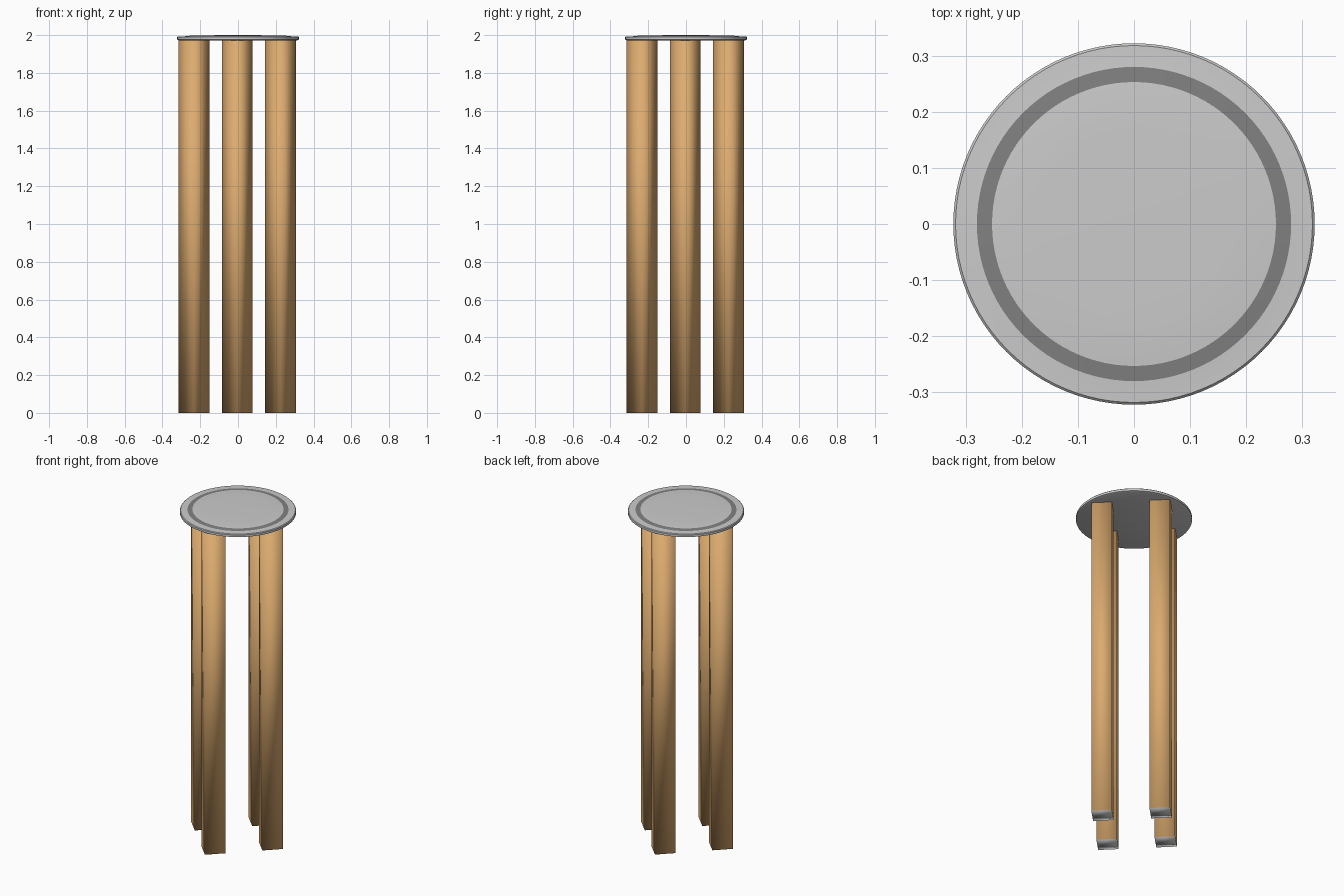
import bpy, bmesh, math
from mathutils import Matrix

if "Cube" in bpy.data.objects:
    bpy.data.objects.remove(bpy.data.objects["Cube"])

SEG = 96


def material(name, color):
    mat = bpy.data.materials.new(name)
    mat.diffuse_color = color
    mat.use_nodes = True
    mat.node_tree.nodes["Principled BSDF"].inputs["Base Color"].default_value = mat.diffuse_color
    return mat


wood = material("wood", (0.72, 0.41, 0.16, 1))
light_grey = material("light_grey", (0.6, 0.6, 0.6, 1))
dark_grey = material("dark_grey", (0.22, 0.22, 0.22, 1))


def finish(bm, name, mats):
    bmesh.ops.recalc_face_normals(bm, faces=bm.faces)
    mesh = bpy.data.meshes.new(name)
    bm.to_mesh(mesh)
    bm.free()
    for m in mats:
        mesh.materials.append(m)
    obj = bpy.data.objects.new(name, mesh)
    bpy.context.collection.objects.link(obj)
    return obj


# Round seat: lathed profile with rim, dark inlay ring and slightly domed centre
profile = [(0, 1.972), (0.312, 1.972), (0.322, 1.976), (0.322, 1.989),
           (0.318, 1.993), (0.28, 1.994), (0.253, 1.997), (0.17, 1.999), (0, 2.0)]
bm = bmesh.new()
verts = [bm.verts.new((r, 0, z)) for r, z in profile]
edges = [bm.edges.new(pair) for pair in zip(verts, verts[1:])]
bmesh.ops.spin(bm, geom=verts + edges, cent=(0, 0, 0), axis=(0, 0, 1),
               angle=math.tau, steps=SEG, use_duplicate=False)
bmesh.ops.remove_doubles(bm, verts=bm.verts, dist=0.0005)
for f in bm.faces:
    c = f.calc_center_median()
    if c.z > 1.99 and 0.255 < math.hypot(c.x, c.y) < 0.278:
        f.material_index = 1
seat = finish(bm, "seat", [light_grey, dark_grey])
seat.select_set(True)
bpy.context.view_layer.objects.active = seat
bpy.ops.object.shade_smooth_by_angle(angle=math.radians(35))


# Four square legs, corners pointing along the axes, grey feet undersides
def leg(name, angle, height=1.973, corner=0.081, spread=0.229):
    bm = bmesh.new()
    x = spread * math.cos(angle) - 0.004
    y = spread * math.sin(angle) - 0.004
    turn = Matrix.Rotation(math.radians(45), 4, 'Z')
    side = corner * math.sqrt(2)
    bmesh.ops.create_cube(bm, size=1, matrix=Matrix.Translation((x, y, height / 2))
                          @ turn @ Matrix.Diagonal((side, side, height, 1)))
    for f in bm.faces:
        f.smooth = True
        if f.calc_center_median().z < 0.01:
            f.material_index = 1
    return finish(bm, name, [wood, light_grey])


for i, side_name in enumerate(("right", "back", "left", "front")):
    leg(side_name + "_leg", i * math.pi / 2)
